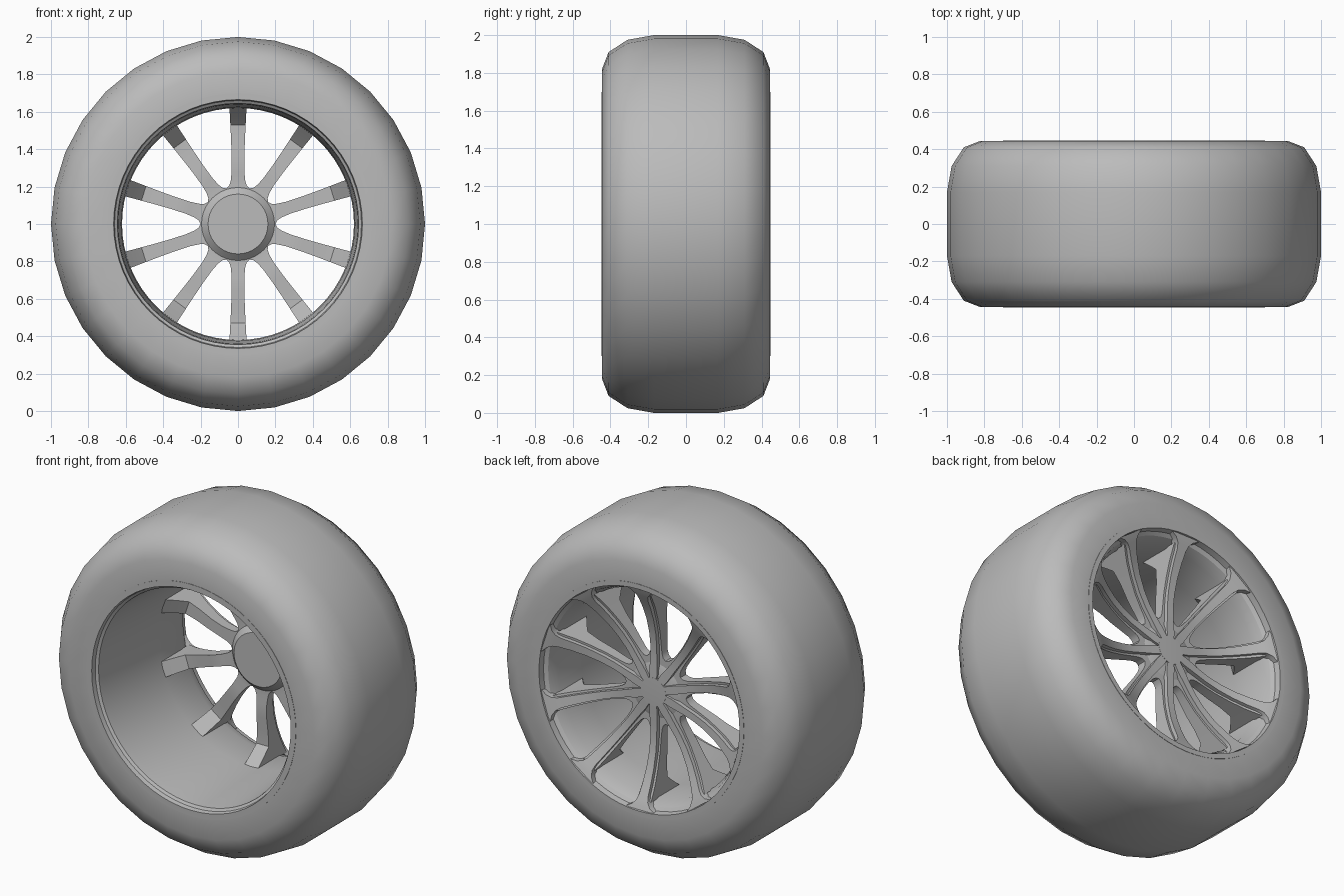
import bpy, bmesh, math
from mathutils import Matrix, Vector

cube = bpy.data.objects.get("Cube")
if cube:
    bpy.data.objects.remove(cube, do_unlink=True)

CENTRE = Vector((0, 0, 1))
SPOKES = 10

grey = bpy.data.materials.new("plain grey")
grey.use_nodes = True
colour = (0.5, 0.5, 0.5, 1)
grey.diffuse_color = colour
grey.node_tree.nodes["Principled BSDF"].inputs["Base Color"].default_value = colour


def finish(name, bm, angle):
    """Turn a bmesh into a smooth-shaded object with sharp edges kept."""
    bmesh.ops.recalc_face_normals(bm, faces=bm.faces)
    mesh = bpy.data.meshes.new(name)
    bm.to_mesh(mesh)
    bm.free()
    mesh.materials.append(grey)
    obj = bpy.data.objects.new(name, mesh)
    obj.location = CENTRE
    bpy.context.collection.objects.link(obj)
    bpy.ops.object.select_all(action='DESELECT')
    obj.select_set(True)
    bpy.context.view_layer.objects.active = obj
    bpy.ops.object.shade_smooth_by_angle(angle=math.radians(angle))
    return obj


def lathe(name, profile, sides, angle, closed=True):
    """Spin (radius, y) points around the wheel axis."""
    bm = bmesh.new()
    verts = [bm.verts.new((0, y, r)) for r, y in profile]
    pairs = list(zip(verts, verts[1:]))
    if closed:
        pairs.append((verts[-1], verts[0]))
    edges = [bm.edges.new(p) for p in pairs]
    bmesh.ops.spin(bm, geom=verts + edges, cent=(0, 0, 0), axis=(0, 1, 0),
                   angle=math.tau, steps=sides, use_duplicate=False)
    bmesh.ops.remove_doubles(bm, verts=bm.verts, dist=1e-4)
    return finish(name, bm, angle)


def spokes(name, stations, angle):
    """Loft rectangles (radius, half width, front y, back y), repeated in a circle."""
    bm = bmesh.new()
    for i in range(SPOKES):
        turn = Matrix.Rotation(math.tau * i / SPOKES, 3, 'Y')
        rings = []
        for r, w, front, back in stations:
            corners = ((-w, front), (w, front), (w, back), (-w, back))
            rings.append([bm.verts.new(turn @ Vector((x, y, r))) for x, y in corners])
        for a, b in zip(rings, rings[1:]):
            for k in range(4):
                n = (k + 1) % 4
                bm.faces.new((a[k], a[n], b[n], b[k]))
        bm.faces.new(rings[0])
        bm.faces.new(rings[-1])
    return finish(name, bm, angle)


# Tyre: rounded shoulders mirrored front to back
half = [(0.69, 0.445), (0.82, 0.445), (0.91, 0.41), (0.975, 0.31), (1.0, 0.17)]
lathe("tyre", half + [(r, -y) for r, y in reversed(half)], 32, 40)

# Rim: front lip, tapering barrel and flared back ring
lathe("rim", [(0.70, -0.447), (0.665, -0.447), (0.66, -0.42), (0.645, -0.41),
              (0.64, -0.36), (0.625, -0.1), (0.62, 0.12), (0.62, 0.33),
              (0.645, 0.395), (0.665, 0.41), (0.67, 0.447), (0.70, 0.447)], 64, 30)

# Hub with a chamfered front cap
lathe("hub", [(0, 0.19), (0.16, 0.19), (0.195, 0.225), (0.195, 0.27),
              (0.13, 0.30), (0, 0.30)], 40, 30, closed=False)

# Spoke bodies: fillet at the hub, deep foot at the barrel
spokes("spoke_body", [
    (0.15, 0.05, 0.23, 0.285), (0.19, 0.062, 0.23, 0.285), (0.205, 0.047, 0.23, 0.285),
    (0.23, 0.039, 0.23, 0.285), (0.28, 0.034, 0.225, 0.285), (0.36, 0.034, 0.225, 0.295),
    (0.45, 0.037, 0.235, 0.32), (0.53, 0.041, 0.235, 0.35), (0.57, 0.043, 0.19, 0.37),
    (0.625, 0.046, 0.12, 0.40)], 35)

# Outer ridges along the spokes, flaring into the back ring
spokes("spoke_ridge", [
    (0.07, 0.022, 0.27, 0.315), (0.12, 0.026, 0.27, 0.313), (0.20, 0.022, 0.27, 0.31),
    (0.28, 0.021, 0.27, 0.31), (0.36, 0.022, 0.28, 0.32), (0.45, 0.024, 0.30, 0.343),
    (0.53, 0.027, 0.33, 0.375), (0.59, 0.03, 0.36, 0.405), (0.62, 0.038, 0.37, 0.42),
    (0.645, 0.06, 0.39, 0.432), (0.665, 0.10, 0.40, 0.44)], 35)

# Flat centre joining the ridges
lathe("hub_centre", [(0, 0.28), (0.085, 0.28), (0.085, 0.315), (0, 0.317)],
      SPOKES * 4, 30, closed=False)
